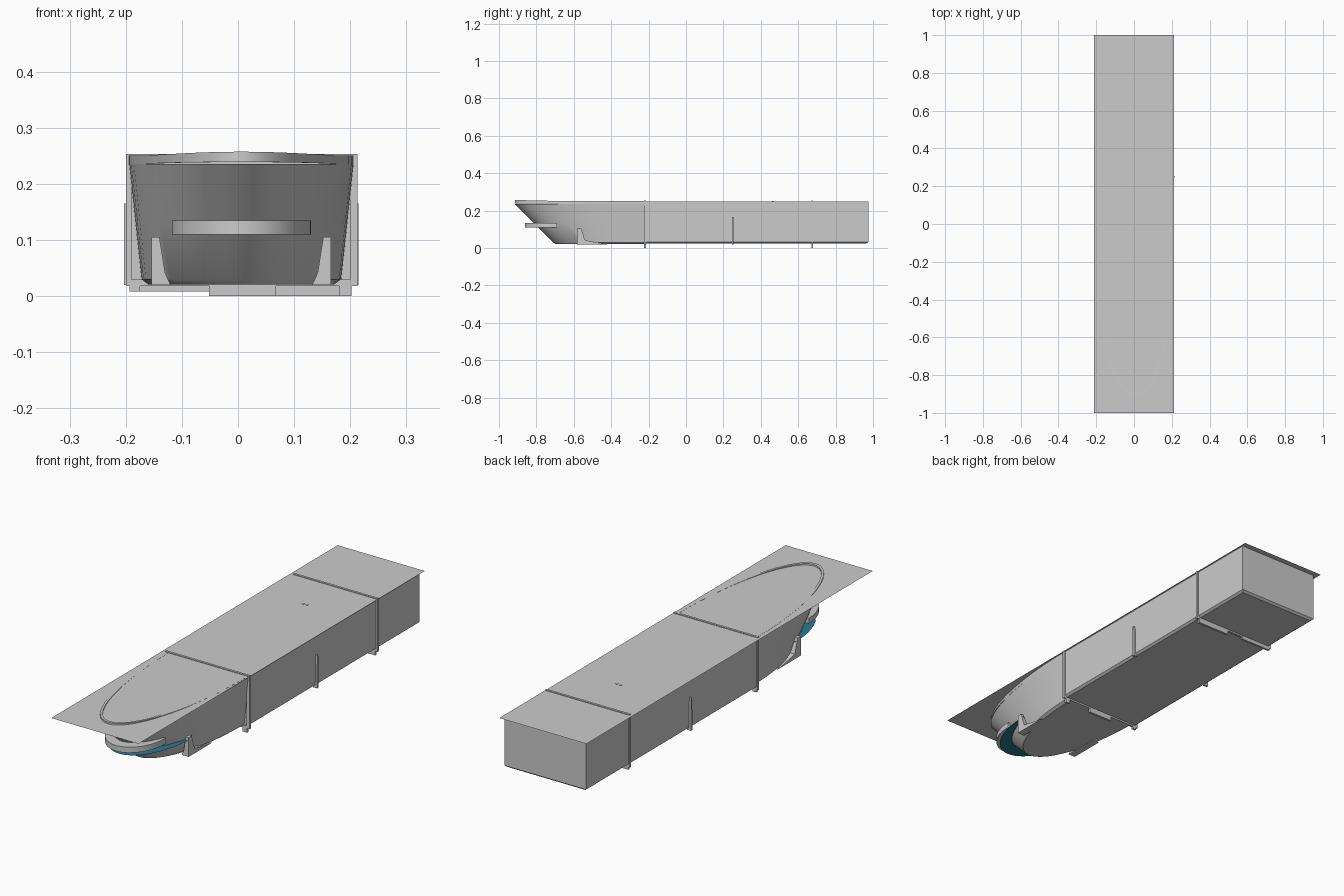
import bpy, bmesh
from math import sin, cos, pi

if "Cube" in bpy.data.objects:
    bpy.data.objects.remove(bpy.data.objects["Cube"])

CX = 0.006          # hull centreline
JOIN = -0.22        # bow meets the straight body here


def finish(name, bm, smooth=False):
    bmesh.ops.recalc_face_normals(bm, faces=bm.faces[:])
    me = bpy.data.meshes.new(name)
    bm.to_mesh(me)
    bm.free()
    ob = bpy.data.objects.new(name, me)
    bpy.context.collection.objects.link(ob)
    if smooth:
        bpy.ops.object.select_all(action='DESELECT')
        ob.select_set(True)
        bpy.context.view_layer.objects.active = ob
        bpy.ops.object.shade_smooth_by_angle(angle=0.6)
    return ob


def arc(cy, length, width, n=32):
    """Half ellipse pointing forward (-y)."""
    return [(CX + width * cos(pi * i / n), cy - length * sin(pi * i / n))
            for i in range(n + 1)]


def loft(name, rings, caps=True, closed=True, smooth=True):
    bm = bmesh.new()
    rows = [[bm.verts.new(p) for p in r] for r in rings]
    n = len(rows[0])
    for a, b in zip(rows, rows[1:]):
        for i in range(n if closed else n - 1):
            j = (i + 1) % n
            bm.faces.new((a[i], a[j], b[j], b[i]))
    if caps:
        bm.faces.new(rows[0])
        bm.faces.new(rows[-1])
    return finish(name, bm, smooth)


def box(name, x0, x1, y0, y1, z0, z1):
    ring = [(x0, y0), (x1, y0), (x1, y1), (x0, y1)]
    return loft(name, [[(x, y, z) for x, y in ring] for z in (z0, z1)], smooth=False)


def prism(name, pts, x0, x1):
    """Side profile of (y, z) points extruded across x."""
    return loft(name, [[(x, y, z) for y, z in pts] for x in (x0, x1)], smooth=False)


def bow_ring(t, z, inset=0.0):
    pts = arc(JOIN, 0.49 + 0.205 * t - inset, 0.178 + 0.022 * t - inset)
    return [(x, y, z) for x, y in pts]


# Raked, rounded bow
loft("bow_hull", [bow_ring(0, 0.021, 0.012), bow_ring(0, 0.03),
                  bow_ring(0.5, 0.132), bow_ring(1, 0.235)])

# Bulwark around the bow, rising toward the stem
rim = []
for off, top in ((0.0, False), (0.0, True), (-0.012, True), (-0.012, False)):
    row = []
    for x, y in arc(JOIN, 0.695 + off, 0.2 + off):
        rise = max(0, (-y - 0.5) / 0.42)
        row.append((x, y, 0.2505 + 0.007 * rise ** 2 if top else 0.235 + 0.004 * rise))
    rim.append(row)
loft("bow_bulwark", rim, caps=False, closed=False)

# Straight body with chamfered bilges
x0, x1 = CX - 0.2, CX + 0.2
rings = []
for z, d in ((0.025, 0.01), (0.033, 0), (0.249, 0)):
    rings.append([(x0 + d, JOIN, z), (x1 - d, JOIN, z),
                  (x1 - d, 0.975 - d, z), (x0 + d, 0.975 - d, z)])
loft("main_hull", rings, smooth=False)

# Thin deck sheet
bm = bmesh.new()
bm.faces.new([bm.verts.new(p) for p in ((-0.213, -1, 0.25), (0.213, -1, 0.25),
                                        (0.213, 1, 0.25), (-0.213, 1, 0.25))])
finish("deck_sheet", bm)

# Fender shelf wrapped around the stem
fender = arc(-0.69, 0.172, 0.124)
loft("bow_fender", [[(x, y, z) for x, y in fender] for z in (0.11, 0.135)])

# Coloured sheet under the fender
blue = bpy.data.materials.new("blue")
blue.diffuse_color = (0.02, 0.2, 0.28, 1)
blue.use_nodes = True
blue.node_tree.nodes["Principled BSDF"].inputs["Base Color"].default_value = blue.diffuse_color
bm = bmesh.new()
bm.faces.new([bm.verts.new((x, y, 0.09)) for x, y in arc(-0.55, 0.29, 0.155)])
finish("blue_sheet", bm).data.materials.append(blue)

# Full-height frames around the hull
for name, y in (("front_frame", -0.22), ("rear_frame", 0.675)):
    a, b = y - 0.005, y + 0.005
    for side, sx0, sx1 in (("left", -0.2, -0.19), ("right", 0.2, 0.213)):
        box(f"{name}_{side}", sx0, sx1, a, b, 0.018, 0.253)
    box(f"{name}_top", -0.2, 0.213, a, b, 0.245, 0.253)
    box(f"{name}_bottom", -0.2, 0.213, a, b, 0.018, 0.03)

# Short keel bars and feet beneath the frames
for name, bx0, bx1, y, z in (("front_keel_bar", -0.052, 0.068, -0.22, 0),
                             ("front_right_foot", 0.18, 0.202, -0.22, 0),
                             ("front_left_foot", -0.193, -0.175, -0.22, 0.008),
                             ("rear_right_bar", 0.04, 0.202, 0.675, 0),
                             ("rear_left_bar", -0.193, -0.04, 0.675, 0.008)):
    box(name, bx0, bx1, y - 0.005, y + 0.005, z, 0.027)

# Half-height ribs amidships, and bow fins
for s, side in ((-1, "left"), (1, "right")):
    xa = CX + s * 0.19
    xb = CX + s * 0.209
    prism(f"mid_rib_{side}", [(0.245, 0.02), (0.255, 0.02), (0.255, 0.14),
                              (0.253, 0.165), (0.247, 0.165)], min(xa, xb), max(xa, xb))
    rings = []
    for z, yb, w in ((0.02, -0.42, 0.034), (0.028, -0.47, 0.03),
                     (0.042, -0.54, 0.024), (0.105, -0.56, 0.014)):
        xo, xi = CX + s * 0.16, CX + s * (0.16 - w)
        rings.append([(xo, -0.582, z), (xi, -0.582, z), (xi, yb, z), (xo, yb, z)])
    loft(f"bow_fin_{side}", rings, smooth=False)

# Tiny paired posts that just reach the deck
for i, x in enumerate((-0.007, 0.012)):
    box(f"deck_post_{i}", x - 0.004, x + 0.004, 0.461, 0.469, 0.235, 0.252)
